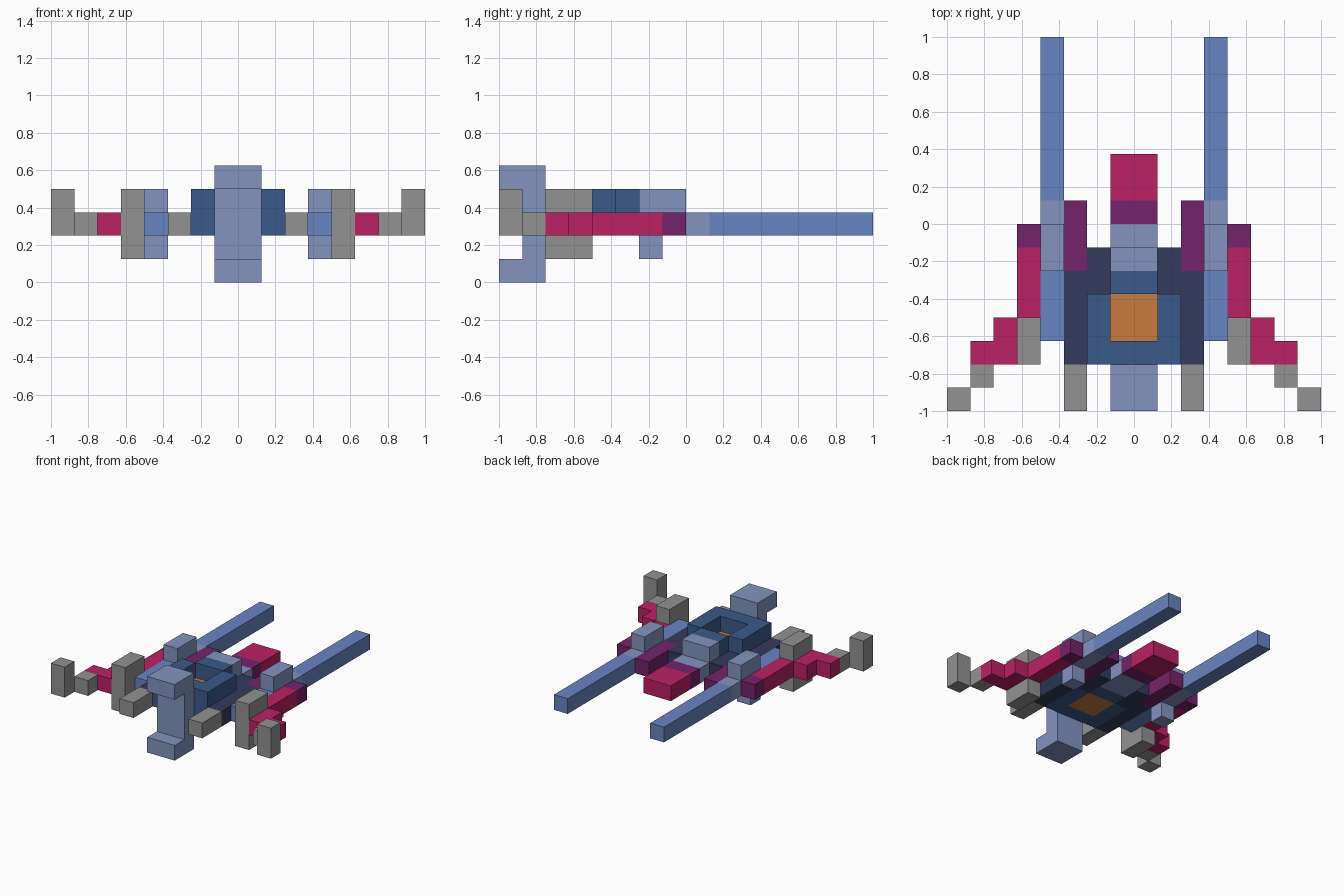
import bpy, bmesh
from mathutils import Vector

cube = bpy.data.objects.get("Cube")
if cube:
    bpy.data.objects.remove(cube, do_unlink=True)

U = 0.125  # one block of the grid


def material(name, rgb):
    lin = [((c / 255 + 0.055) / 1.055) ** 2.4 for c in rgb] + [1.0]
    m = bpy.data.materials.new(name)
    m.diffuse_color = lin
    m.use_nodes = True
    m.node_tree.nodes["Principled BSDF"].inputs["Base Color"].default_value = lin
    return m


PERI = material("periwinkle", (131, 148, 192))
BLUE = material("mid blue", (105, 133, 194))
DEEP = material("deep blue", (59, 90, 138))
NAVY = material("navy", (52, 58, 92))
MAGENTA = material("magenta", (187, 33, 100))
PURPLE = material("purple", (116, 35, 106))
GREY = material("grey", (146, 146, 146))
ORANGE = material("orange", (200, 124, 64))


def prism(name, mat, outline, lo, hi, axis="z", mirror=False):
    """Extrude an outline (in blocks) from lo to hi: xy outline along z, or yz outline along x."""
    bm = bmesh.new()
    place = (lambda a, b: (a, b, lo)) if axis == "z" else (lambda a, b: (lo, a, b))
    face = bm.faces.new([bm.verts.new(Vector(place(a, b)) * U) for a, b in outline])
    ext = bmesh.ops.extrude_face_region(bm, geom=[face], use_keep_orig=True)
    step = Vector((0, 0, hi - lo) if axis == "z" else (hi - lo, 0, 0)) * U
    verts = [g for g in ext["geom"] if isinstance(g, bmesh.types.BMVert)]
    bmesh.ops.translate(bm, verts=verts, vec=step)
    bmesh.ops.recalc_face_normals(bm, faces=bm.faces)
    mesh = bpy.data.meshes.new(name)
    bm.to_mesh(mesh)
    bm.free()
    mesh.materials.append(mat)
    ob = bpy.data.objects.new(name, mesh)
    bpy.context.collection.objects.link(ob)
    if mirror:
        mod = ob.modifiers.new("Mirror", "MIRROR")
        mod.use_mirror_merge = False
    return ob


def box(name, mat, x, y, z, mirror=False):
    outline = [(x[0], y[0]), (x[1], y[0]), (x[1], y[1]), (x[0], y[1])]
    return prism(name, mat, outline, z[0], z[1], "z", mirror)


# Nose column: C shape seen from the side
prism("nose_column", PERI, [(-8, 0), (-6, 0), (-6, 5), (-8, 5), (-8, 4), (-7, 4), (-7, 1), (-8, 1)],
      -1, 1, "x")

# Cockpit: raised rim open at the back, closed by a block, with a sunken seat
prism("cockpit_rim", DEEP, [(-2, -6), (2, -6), (2, -3), (1, -3), (1, -5), (-1, -5), (-1, -3), (-2, -3)],
      2, 4)
box("cockpit_back", DEEP, (-1, 1), (-3, -2), (2, 4))
box("cockpit_seat", ORANGE, (-1, 1), (-5, -3), (2, 3))

# Stepped spine and tail
prism("spine", PERI, [(-2, 2), (0, 2), (0, 3), (-1, 3), (-1, 4), (-2, 4)], -1, 1, "x")
box("tail_base", PURPLE, (-1, 1), (0, 1), (2, 3))
box("tail", MAGENTA, (-1, 1), (1, 3), (2, 3))

# Hull sides, prongs and rear thrusters
prism("hull_sides", NAVY, [(2, -6), (3, -6), (3, -2), (2, -2), (2, -1), (1, -1), (1, -3), (2, -3)],
      2, 3, "z", True)
box("front_prongs", GREY, (2, 3), (-8, -6), (2, 3), True)
box("rear_thrusters", PURPLE, (2, 3), (-2, 1), (2, 3), True)

# Long side beams with a stepped housing
box("beam_fronts", BLUE, (3, 4), (-5, -2), (2, 3), True)
prism("beam_housings", PERI,
      [(-2, 1), (-1, 1), (-1, 2), (1, 2), (1, 3), (0, 3), (0, 4), (-2, 4)], 3, 4, "x", True)
box("beam_rears", BLUE, (3, 4), (1, 8), (2, 3), True)

# Wings stepping outward and forward
box("wing_tails", PURPLE, (4, 5), (-1, 0), (2, 3), True)
box("wing_roots", MAGENTA, (4, 5), (-4, -1), (2, 3), True)
box("wing_pylons", GREY, (4, 5), (-6, -4), (1, 4), True)
prism("wing_steps", MAGENTA, [(5, -6), (7, -6), (7, -5), (6, -5), (6, -4), (5, -4)], 2, 3, "z", True)
box("wing_links", GREY, (6, 7), (-7, -6), (2, 3), True)
box("wing_tips", GREY, (7, 8), (-8, -7), (2, 4), True)
